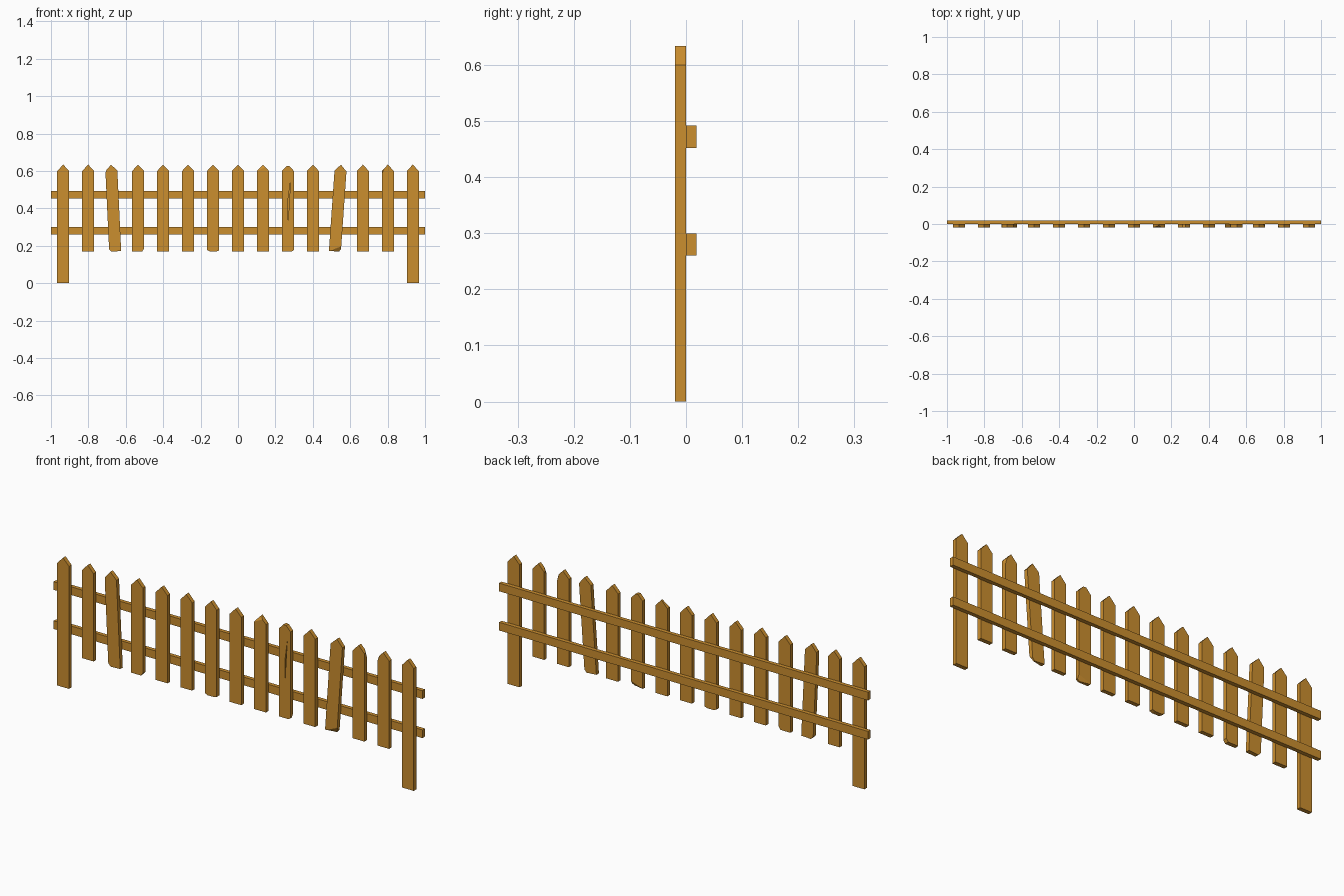
import bpy, bmesh
from math import radians
from mathutils import Vector, Matrix

cube = bpy.data.objects.get("Cube")
if cube:
    bpy.data.objects.remove(cube, do_unlink=True)

wood = bpy.data.materials.new("warm_wood")
wood.use_nodes = True
wood.diffuse_color = (0.6, 0.272, 0.028, 1)
wood.node_tree.nodes["Principled BSDF"].inputs["Base Color"].default_value = wood.diffuse_color

THICK, HALF = 0.02, 0.032
SPACING = 0.1335
MID = 0.4


def prism(name, outline, y0, y1, chips=(), matrix=Matrix()):
    """Extrude an x-z outline from y0 to y1, then slice off chipped corners."""
    bm = bmesh.new()
    face = bm.faces.new([bm.verts.new((x, y0, z)) for x, z in outline])
    ext = bmesh.ops.extrude_face_region(bm, geom=[face])["geom"]
    for v in ext:
        if isinstance(v, bmesh.types.BMVert):
            v.co.y = y1
    for point, normal in chips:
        geom = bm.verts[:] + bm.edges[:] + bm.faces[:]
        cut = bmesh.ops.bisect_plane(bm, geom=geom, plane_co=Vector(point),
                                     plane_no=Vector(normal), clear_outer=True)["geom_cut"]
        edges = [e for e in cut if isinstance(e, bmesh.types.BMEdge)]
        if edges:
            bmesh.ops.edgenet_fill(bm, edges=edges)
    bmesh.ops.recalc_face_normals(bm, faces=bm.faces[:])
    bm.transform(matrix)
    mesh = bpy.data.meshes.new(name)
    bm.to_mesh(mesh)
    bm.free()
    mesh.materials.append(wood)
    obj = bpy.data.objects.new(name, mesh)
    bpy.context.collection.objects.link(obj)
    return obj


# Worn corners: plane point and outward direction, local to each picket
chips = {
    2: [((-0.02, 0, 0.17), (-1, 0, -0.9)), ((-0.03, 0, 0.6), (-1, 0, 0.1))],
    3: [((0.022, 0, 0.17), (1, 0, -0.7))],
    6: [((-0.018, 0, 0.17), (-0.5, 0, -1)), ((0.02, 0, 0.17), (0.4, 0, -1))],
    8: [((0, -0.008, 0.634), (-0.3, -1, 0.6))],
    9: [((0.02, 0, 0.17), (0.6, 0, -1)), ((0, -0.008, 0.17), (0.2, 1, -0.6)),
        ((0, 0, 0.626), (0.1, 0, 1))],
    11: [((0, -0.012, 0.17), (0.3, -1, -0.6)), ((0.022, 0, 0.17), (1, 0, -0.7))],
    12: [((0.03, -0.004, 0.59), (1, 0.6, 0.3))],
    13: [((-0.028, -0.015, 0.6), (-1, -0.6, 0.4))],
}
tilts = {2: -2.7, 11: 4.0}

# Pickets, with the two end ones reaching the ground as posts
pickets = []
for i in range(15):
    post = i in (0, 14)
    low = 0 if post else 0.17
    outline = [(-HALF, low), (HALF, low), (HALF, 0.6), (0, 0.634), (-HALF, 0.6)]
    pivot = Matrix.Translation((0, 0, MID))
    turn = Matrix.Rotation(radians(tilts.get(i, 0)), 4, 'Y')
    place = Matrix.Translation(((i - 7) * SPACING, 0, 0)) @ pivot @ turn @ pivot.inverted()
    name = ("right_post" if i == 0 else "left_post") if post else f"picket_{i}"
    pickets.append(prism(name, outline, -THICK, 0, chips.get(i, ()), place))

# Long split in the front of one picket
split = prism("split_cutter", [(0.268, 0.325), (0.274, 0.44), (0.282, 0.555), (0.268, 0.45)],
              -0.03, -0.01)
split.hide_render = True
cracked = pickets[9]
mod = cracked.modifiers.new("split", 'BOOLEAN')
mod.operation, mod.solver, mod.object = 'DIFFERENCE', 'EXACT', split
bpy.context.view_layer.objects.active = cracked
bpy.ops.object.modifier_apply(modifier=mod.name)
bpy.data.objects.remove(split, do_unlink=True)

# Rails behind the pickets
for name, z in (("lower_rail", 0.26), ("upper_rail", 0.452)):
    prism(name, [(-1, z), (1, z), (1, z + 0.04), (-1, z + 0.04)], 0, 0.019)
